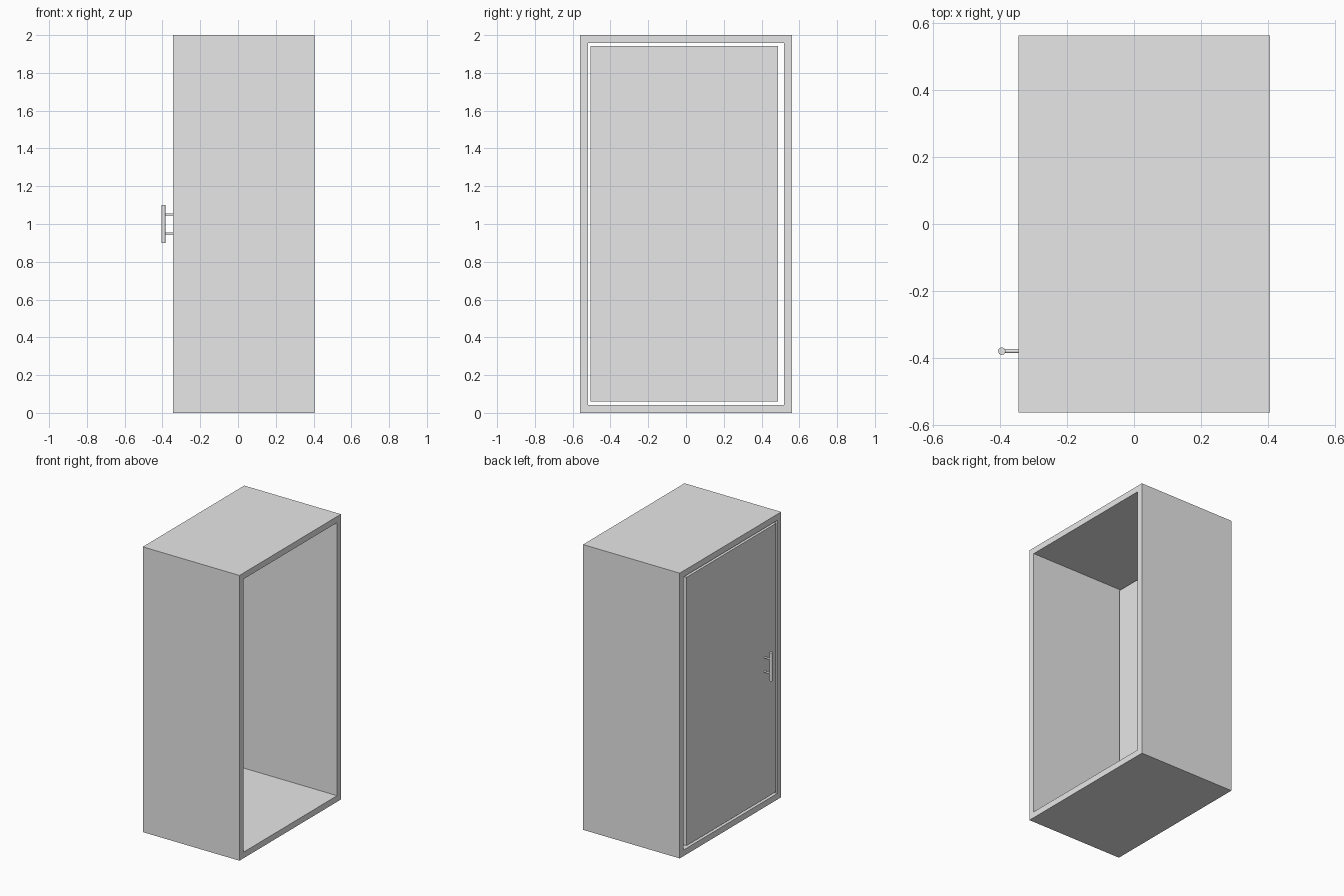
import bpy, bmesh, math
from mathutils import Matrix, Vector

cube = bpy.data.objects.get("Cube")
if cube:
    bpy.data.objects.remove(cube, do_unlink=True)

grey = bpy.data.materials.new("light_grey")
grey.use_nodes = True
grey.diffuse_color = (0.8, 0.8, 0.8, 1)
grey.node_tree.nodes["Principled BSDF"].inputs["Base Color"].default_value = (0.8, 0.8, 0.8, 1)

X0, X1 = -0.345, 0.405      # door side and open side of the cabinet
HALF_W, HEIGHT, WALL = 0.562, 2.0, 0.043
HANDLE_X, HANDLE_Y = -0.394, -0.379


def finish(bm, name):
    bmesh.ops.recalc_face_normals(bm, faces=bm.faces)
    mesh = bpy.data.meshes.new(name)
    bm.to_mesh(mesh)
    bm.free()
    mesh.materials.append(grey)
    obj = bpy.data.objects.new(name, mesh)
    bpy.context.collection.objects.link(obj)
    return obj


def box(name, lo, hi):
    lo, hi = Vector(lo), Vector(hi)
    bm = bmesh.new()
    bmesh.ops.create_cube(bm, size=1,
                          matrix=Matrix.Translation((lo + hi) / 2) @ Matrix.Diagonal((*(hi - lo), 1)))
    return finish(bm, name)


def rod(name, start, end, radius):
    start, end = Vector(start), Vector(end)
    axis = end - start
    turn = axis.to_track_quat('Z', 'Y').to_matrix().to_4x4()
    bm = bmesh.new()
    bmesh.ops.create_cone(bm, cap_ends=True, segments=32, radius1=radius, radius2=radius,
                          depth=axis.length, matrix=Matrix.Translation((start + end) / 2) @ turn)
    obj = finish(bm, name)
    bpy.ops.object.select_all(action='DESELECT')
    obj.select_set(True)
    bpy.context.view_layer.objects.active = obj
    bpy.ops.object.shade_smooth_by_angle(angle=math.radians(40))
    return obj


# Cabinet shell: a rectangular ring extruded through its depth
bm = bmesh.new()
rings = []
for inset in (0, WALL):
    y, low, high = HALF_W - inset, inset, HEIGHT - inset
    rings.append([bm.verts.new((X0, *p)) for p in ((-y, low), (y, low), (y, high), (-y, high))])
outer, inner = rings
ring_faces = [bm.faces.new((outer[i], outer[(i + 1) % 4], inner[(i + 1) % 4], inner[i]))
              for i in range(4)]
extruded = bmesh.ops.extrude_face_region(bm, geom=ring_faces, use_keep_orig=True)
moved = [g for g in extruded["geom"] if isinstance(g, bmesh.types.BMVert)]
bmesh.ops.translate(bm, verts=moved, vec=(X1 - X0, 0, 0))
finish(bm, "cabinet_shell")

# Door panel, flush with the shell and with a gap all round
box("door", (X0, -0.506, 0.06), (X0 + 0.04, 0.487, 1.942))

# Handle bar on two posts
rod("handle_bar", (HANDLE_X, HANDLE_Y, 0.9), (HANDLE_X, HANDLE_Y, 1.1), 0.011)
for name, z in (("lower_handle_post", 0.95), ("upper_handle_post", 1.05)):
    rod(name, (HANDLE_X, HANDLE_Y, z), (X0 + 0.005, HANDLE_Y, z), 0.006)
